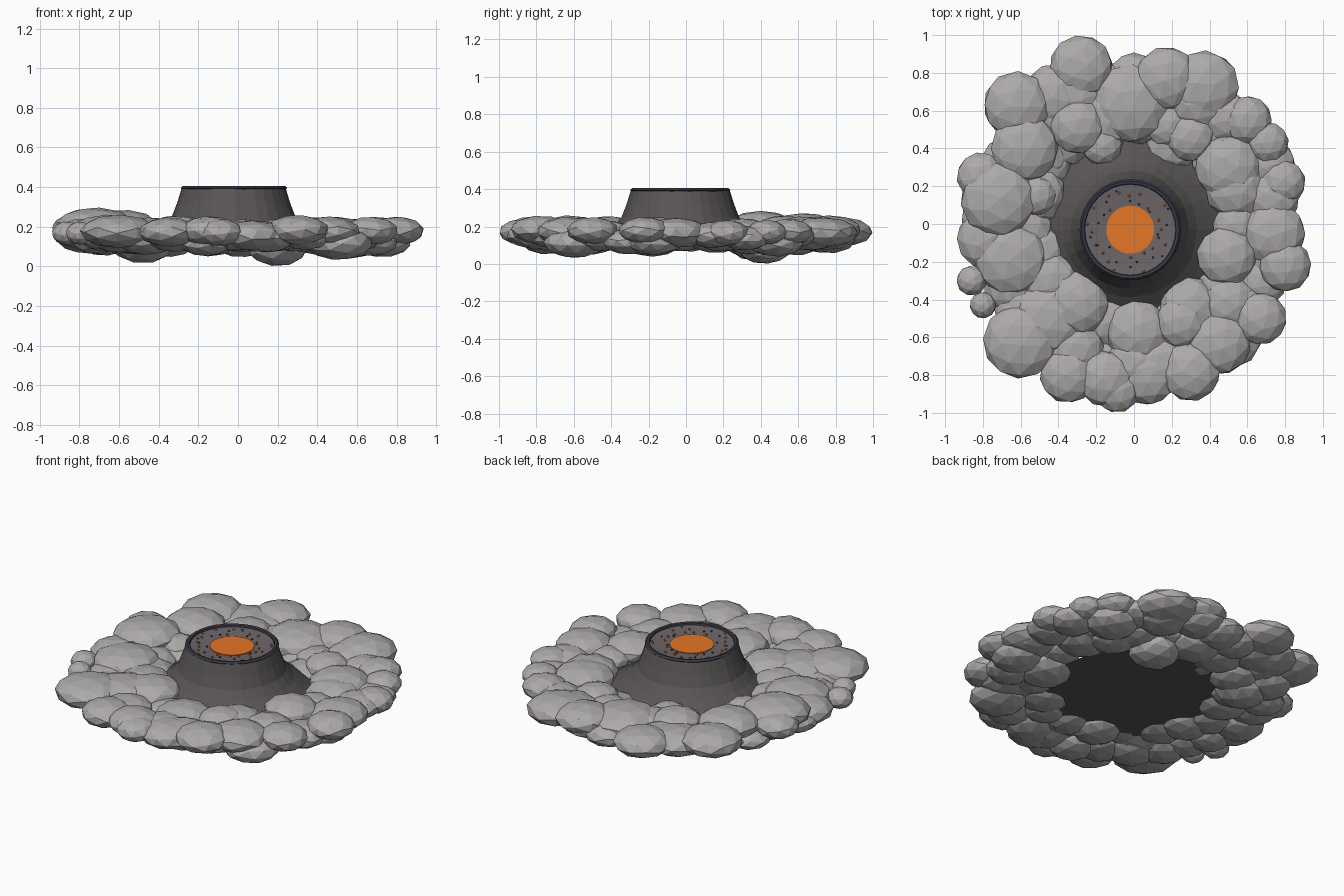
import bpy, bmesh, random
from math import cos, sin, pi
from mathutils import Matrix, Euler

if "Cube" in bpy.data.objects:
    bpy.data.objects.remove(bpy.data.objects["Cube"])

random.seed(4)
CX, CY = -0.02, -0.03


def material(name, rgb):
    m = bpy.data.materials.new(name)
    m.diffuse_color = (*rgb, 1)
    m.use_nodes = True
    m.node_tree.nodes["Principled BSDF"].inputs["Base Color"].default_value = m.diffuse_color
    return m


def finish(bm, name, mat):
    me = bpy.data.meshes.new(name)
    bm.to_mesh(me)
    bm.free()
    me.materials.append(mat)
    ob = bpy.data.objects.new(name, me)
    bpy.context.collection.objects.link(ob)
    return ob


def lathe(name, profile, mat, n=32, cap_first=False, cap_last=False, jitter=0.0):
    """Revolve (radius, z) points around the volcano axis."""
    bm = bmesh.new()
    wob = [1 + random.uniform(-jitter, jitter) for _ in range(n)]
    rings = [[bm.verts.new((CX + r * w * cos(2 * pi * i / n),
                            CY + r * w * sin(2 * pi * i / n), z))
              for i, w in enumerate(wob)] for r, z in profile]
    for a, b in zip(rings, rings[1:]):
        for i in range(n):
            j = (i + 1) % n
            bm.faces.new((a[i], a[j], b[j], b[i]))
    if cap_first:
        bm.faces.new(rings[0][::-1])
    if cap_last:
        bm.faces.new(rings[-1])
    return finish(bm, name, mat)


def puff(bm, x, y, z, r, h):
    rot = Euler([random.uniform(0, 6.28) for _ in range(3)]).to_matrix().to_4x4()
    mat = Matrix.Translation((x, y, z)) @ Matrix.Diagonal((r, r, h, 1)) @ rot
    bmesh.ops.create_icosphere(bm, subdivisions=2, radius=1.0, matrix=mat)


rock = material("rock", (0.10, 0.09, 0.09))
crust = material("crust", (0.15, 0.13, 0.14))
lava = material("lava", (0.78, 0.18, 0.02))
smoke = material("smoke", (0.42, 0.40, 0.40))
dark = material("rim_dark", (0.04, 0.04, 0.06))

# Volcano cone with a closed underside
lathe("volcano_cone", [(0.50, 0.10), (0.42, 0.15), (0.355, 0.20), (0.312, 0.25),
                       (0.285, 0.32), (0.262, 0.395)], rock,
      cap_first=True, jitter=0.012)

# Crater lip, stepped crust and lava pool
lathe("crater_rim", [(0.258, 0.385), (0.268, 0.395), (0.258, 0.405),
                     (0.243, 0.402), (0.238, 0.385)], dark)
lathe("crater_crust", [(0.245, 0.392), (0.20, 0.387), (0.16, 0.384), (0.12, 0.381)], crust)
lathe("lava_pool", [(0.127, 0.375), (0.127, 0.386)], lava, cap_last=True)


# Embers and small stones scattered on the crust
def specks(name, mat, count, size):
    bm = bmesh.new()
    for k in range(count):
        a = 2 * pi * (k + random.random() * 0.6) / count
        r = random.uniform(0.14, 0.235)
        bmesh.ops.create_icosphere(bm, subdivisions=1, radius=size, matrix=Matrix.Translation(
            (CX + r * cos(a), CY + r * sin(a), 0.387 + (r - 0.16) * 0.05)))
    finish(bm, name, mat)


specks("embers", lava, 22, 0.008)
specks("crust_stones", dark, 18, 0.006)

# Main smoke puffs: x, y, radius
puffs = [(-.28, .83, .17), (-.62, .63, .18), (-.42, .68, .17), (-.02, .64, .21),
         (.17, .77, .17), (.37, .73, .19), (.30, .46, .13), (.60, .55, .13),
         (.50, .30, .18), (.71, .43, .11), (.79, .22, .12), (.49, -.17, .16),
         (.74, -.05, .17), (.80, -.22, .14), (.67, -.50, .14), (.50, -.42, .15),
         (.30, -.78, .16), (.45, -.63, .17), (.02, -.57, .17), (.07, -.80, .16),
         (-.15, -.82, .15), (-.35, -.80, .15), (-.30, -.42, .17), (-.60, -.62, .20),
         (-.45, -.50, .20), (-.72, .13, .20), (-.81, .25, .13), (-.86, -.30, .08),
         (-.80, -.43, .07), (-.65, -.18, .20), (-.58, .40, .18), (-.30, .52, .15),
         (-.17, .42, .11), (-.52, .15, .11), (-.78, -.08, .16), (.25, -.52, .14),
         (-.09, -.88, .12)]
bm = bmesh.new()
for x, y, r in puffs:
    lift = 0.03 if x < -0.55 and y > 0 else 0.0
    h = 0.045 + 0.20 * r
    puff(bm, x, y, 0.165 + lift + random.uniform(-0.01, 0.02), r, h)
finish(bm, "smoke_ring_upper", smoke)

# Lower filler puffs closing the ring
bm = bmesh.new()
for ring_r, count, size in ((0.56, 20, 0.14), (0.76, 28, 0.14)):
    for k in range(count):
        a = 2 * pi * (k + random.uniform(-.2, .2)) / count
        r = ring_r + random.uniform(-0.03, 0.03)
        s = size * random.uniform(0.85, 1.2)
        puff(bm, r * cos(a), r * sin(a), 0.125 + random.uniform(-0.01, 0.03), s, s * 0.5)
puff(bm, 0.2, 0.42, 0.09, 0.15, 0.09)
puff(bm, -0.48, 0.38, 0.11, 0.16, 0.095)
finish(bm, "smoke_ring_lower", smoke)
